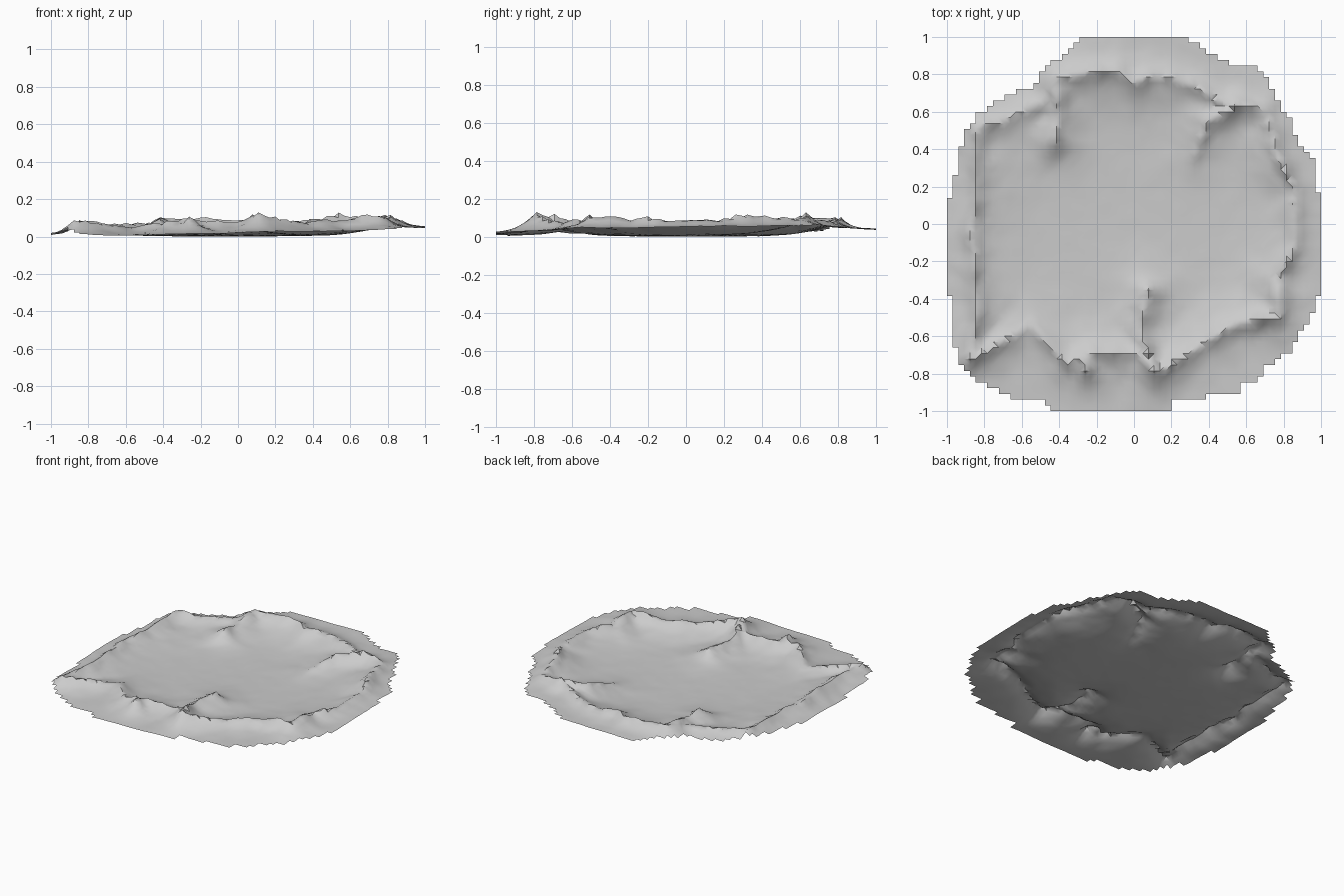
import bpy, bmesh, math
from mathutils import Vector, noise

if "Cube" in bpy.data.objects:
    bpy.data.objects.remove(bpy.data.objects["Cube"])

# Stepped outline of the land sheet, seen from above
OUTLINE = [(-.27, .99), (.28, .99), (.40, .92), (.52, .86), (.61, .86), (.73, .77), (.75, .68),
           (.82, .58), (.87, .46), (.965, .33), (.97, .175), (1.01, .17), (1.01, -.39), (.97, -.40),
           (.96, -.48), (.83, -.68), (.71, -.76), (.69, -.82), (.57, -.86), (.57, -.92), (.41, -.92),
           (.20, -.95), (.20, -1), (-.44, -1), (-.48, -.95), (-.60, -.95), (-.75, -.88), (-.86, -.82),
           (-.94, -.72), (-.97, -.60), (-.97, -.39), (-1.01, -.37), (-1.01, .13), (-.97, .15),
           (-.94, .38), (-.90, .50), (-.82, .60), (-.67, .70), (-.53, .74), (-.48, .83)]

# Crest lines (x, y, z): rim ring, then inner spurs
RIM = [(-.87, -.72, .10), (-.83, -.42, .085), (-.87, -.05, .09), (-.84, .15, .08), (-.84, .52, .10),
       (-.68, .56, .075), (-.47, .66, .085), (-.41, .79, .12), (-.1, .82, .10), (0, .76, .10), (.12, .80, .085),
       (.34, .74, .09), (.47, .65, .10), (.58, .65, .125), (.70, .60, .105), (.77, .34, .13),
       (.86, .18, .105), (.86, -.12, .095), (.77, -.29, .115), (.77, -.50, .125), (.54, -.53, .10),
       (.30, -.69, .085), (.12, -.80, .137), (.02, -.70, .09), (-.20, -.69, .095), (-.36, -.75, .09),
       (-.55, -.54, .06)]
SPURS = [[(.12, -.80, .137), (.03, -.58, .08), (.07, -.37, .11)],
         [(-.41, .79, .12), (-.40, .56, .095), (-.42, .45, .115)],
         [(.56, .64, .125), (.39, .55, .105), (.33, .37, .05)],
         [(-.24, -.69, .09), (-.25, -.78, .11)],
         [(-.87, -.72, .10), (-.55, -.54, .055)]]
SEGMENTS = [s for line in [RIM] + SPURS for s in zip(line, line[1:])]
N = 65


def inside(x, y):
    hit = False
    for (ax, ay), (bx, by) in zip(OUTLINE, OUTLINE[1:] + OUTLINE[:1]):
        if (ay > y) != (by > y) and x < ax + (y - ay) * (bx - ax) / (by - ay):
            hit = not hit
    return hit


def height(x, y):
    # Shallow bowl, with its border tilted up to the right and back
    r = min(1, math.hypot(x, y))
    edge = .030 + .020 * x + .010 * y
    base = .005 + (edge - .005) * r ** 2.5 + .012 * math.exp(-((r - .75) / .15) ** 2)
    # Ridges with a sharp crest and flared foot
    rise = 0
    for (ax, ay, az), (bx, by, bz) in SEGMENTS:
        dx, dy = bx - ax, by - ay
        t = max(0, min(1, ((x - ax) * dx + (y - ay) * dy) / (dx * dx + dy * dy)))
        d = math.hypot(x - ax - t * dx, y - ay - t * dy)
        rise = max(rise, (az + t * (bz - az) - base) * math.exp(-d / .07))
    bump = noise.noise(Vector((x * 9, y * 9, 3))) + .5 * noise.noise(Vector((x * 20, y * 20, 7)))
    return base + rise * (1 + .25 * bump) + .0015 * bump


# Terrain sheet on a square grid, keeping cells inside the outline
bm = bmesh.new()
verts = {}


def vert(i, j):
    if (i, j) not in verts:
        x, y = 2 * i / N - 1, 2 * j / N - 1
        verts[i, j] = bm.verts.new((x, y, height(x, y)))
    return verts[i, j]


for i in range(N):
    for j in range(N):
        if inside((2 * i + 1) / N - 1, (2 * j + 1) / N - 1):
            bm.faces.new([vert(i, j), vert(i + 1, j), vert(i + 1, j + 1), vert(i, j + 1)])
low = min(v.co.z for v in bm.verts)
bmesh.ops.translate(bm, verts=bm.verts, vec=(0, 0, -low))
bmesh.ops.triangulate(bm, faces=bm.faces)
mesh = bpy.data.meshes.new("mountain_basin")
bm.to_mesh(mesh)
bm.free()
terrain = bpy.data.objects.new("mountain_basin", mesh)
bpy.context.collection.objects.link(terrain)
bpy.context.view_layer.objects.active = terrain
terrain.select_set(True)
bpy.ops.object.shade_smooth_by_angle(angle=math.radians(40))
